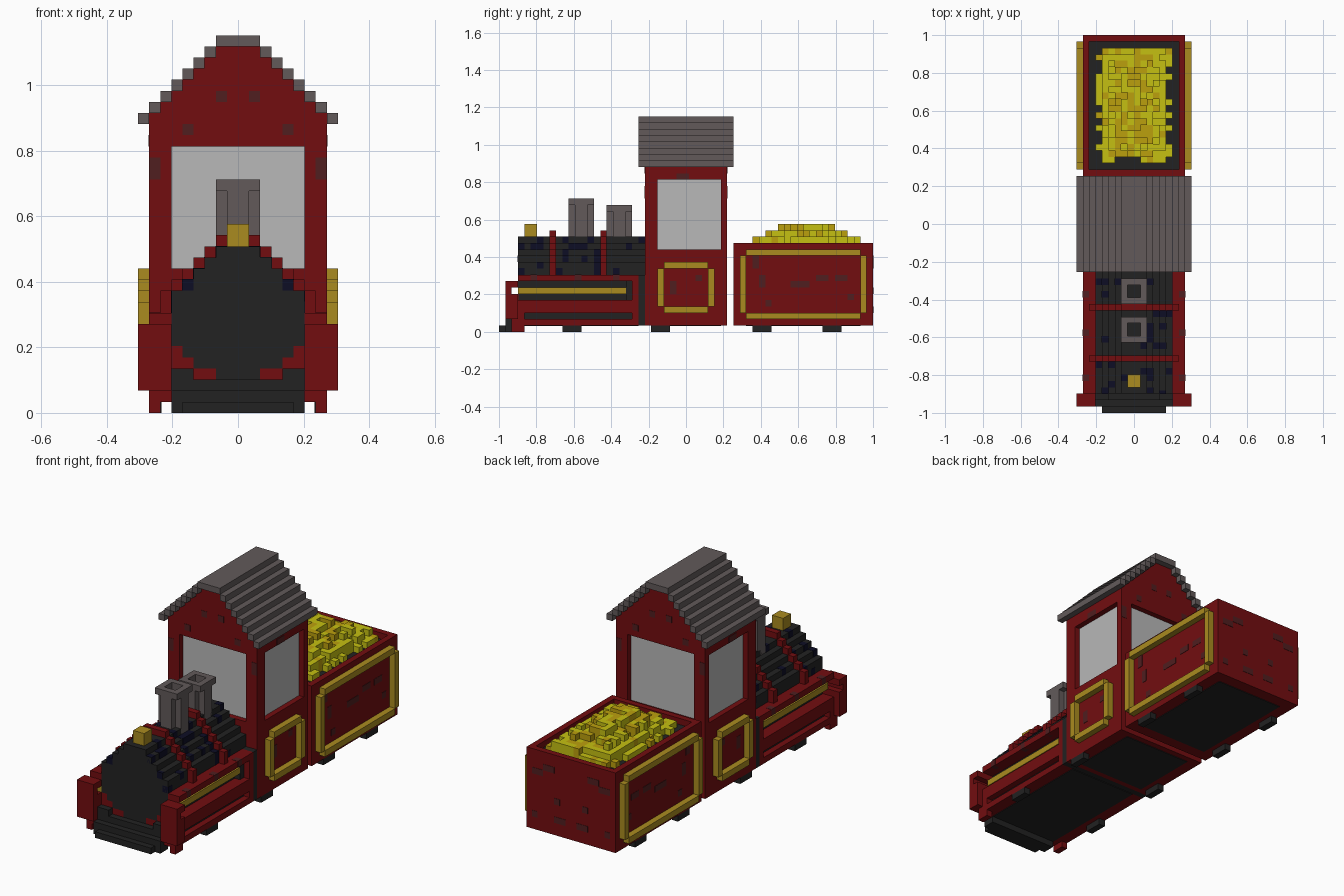
import bpy, bmesh, random

random.seed(4)
U = 2 / 59  # one block

cube = bpy.data.objects.get("Cube")
if cube:
    bpy.data.objects.remove(cube, do_unlink=True)


def material(name, r, g, b):
    m = bpy.data.materials.new(name)
    m.use_nodes = True
    m.diffuse_color = (r, g, b, 1)
    m.node_tree.nodes["Principled BSDF"].inputs["Base Color"].default_value = (r, g, b, 1)
    return m


RED = material("dark red", 0.17, 0.004, 0.005)
WORN = material("worn red", 0.08, 0.013, 0.014)
BLACK = material("soot black", 0.016, 0.016, 0.016)
NAVY = material("navy", 0.004, 0.004, 0.018)
GREY = material("warm grey", 0.122, 0.102, 0.102)
GLASS = material("pale glass", 0.48, 0.48, 0.48)
GOLD = material("old gold", 0.40, 0.26, 0.014)
YELLOW = material("bright yellow", 0.56, 0.53, 0.006)
AMBER = material("amber", 0.50, 0.35, 0.004)


def build(name, boxes, *mats, mirror=False):
    """Boxes in block units: x0, x1, y0, y1, z0, z1 and an optional material index."""
    bm = bmesh.new()
    for b in boxes:
        spans = [b[:2], (-b[1], -b[0])] if mirror else [b[:2]]
        for x0, x1 in spans:
            verts = bmesh.ops.create_cube(bm, size=1)["verts"]
            for v in verts:
                v.co.x = U * (x1 if v.co.x > 0 else x0)
                v.co.y = U * (b[3] if v.co.y > 0 else b[2]) - 1
                v.co.z = U * (b[5] if v.co.z > 0 else b[4])
            for f in {f for v in verts for f in v.link_faces}:
                f.material_index = b[6] if len(b) > 6 else 0
    mesh = bpy.data.meshes.new(name)
    bm.to_mesh(mesh)
    bm.free()
    for m in mats:
        mesh.materials.append(m)
    ob = bpy.data.objects.new(name, mesh)
    bpy.context.collection.objects.link(ob)
    return ob


def side_frame(y0, y1, z0, z1):
    """Raised side border with open corners."""
    return [(8, 9, y0 + 1, y1 - 1, z0, z0 + 1), (8, 9, y0 + 1, y1 - 1, z1 - 1, z1),
            (8, 9, y0, y0 + 1, z0 + 1, z1 - 1), (8, 9, y1 - 1, y1, z0 + 1, z1 - 1)]


# Boiler: stepped round section, half width for each layer
def boiler_half(z):
    return {3: 2, 4: 4, 5: 5}.get(z, min(6, 16 - z))


build("boiler", [(-boiler_half(z), boiler_half(z), 3, 23, z, z + 1) for z in range(3, 15)], BLACK)
bands = []
for y in (8, 16):
    for z in range(9, 16):
        w = min(7, 17 - z)
        bands.append((-w, w, y, y + 1, z, z + 1))
build("boiler_bands", bands, RED)

# Soot patches on the boiler steps
patches = []
for z in range(9, 15):
    w = boiler_half(z)
    for y in range(3, 23):
        for s in (-1, 1):
            if random.random() < 0.13 and y not in (8, 16):
                a, b = sorted((s * (w - 1), s * (w + 0.04)))
                patches.append((a, b, y, y + 1, z, z + 1.04))
build("boiler_patches", patches, NAVY)
build("front_patches", [(4, 5, 2.96, 3.5, 11, 12.04)], NAVY, mirror=True)

# Chimneys: hollow collar above a stem with notched corners
for name, y, top in (("front_chimney", 11, 21), ("rear_chimney", 17, 20)):
    parts = [(-2, 2, y, y + 1, top - 1, top), (-2, 2, y + 3, y + 4, top - 1, top),
             (-2, -1, y + 1, y + 3, top - 1, top), (1, 2, y + 1, y + 3, top - 1, top),
             (-1, 1, y, y + 1, 14, top - 1), (-1, 1, y + 3, y + 4, 14, top - 1),
             (-2, -1, y + 1, y + 3, 14, top - 1), (1, 2, y + 1, y + 3, 14, top - 1)]
    build(name, parts, GREY)
build("lamp", [(-1, 1, 4, 6, 15, 17)], GOLD)

# Engine base and side skirts
build("engine_base", [(-6, 6, 3, 22, 1, 3)], RED)
build("boiler_saddle", [(boiler_half(z), 6, 3, 22, z, z + 1) for z in (3, 4, 5)], RED, mirror=True)
build("side_skirts", [(6, 8, 3, 22, 8, 9), (6, 8, 3, 22, 3, 5), (6, 8, 3, 22, 1, 2),
                      (6, 8, 21, 22, 1, 9), (6, 8, 3, 4, 1, 5)], RED, mirror=True)
build("skirt_recess", [(5, 6.05, 3.05, 21, 5, 8), (6, 7, 4, 21, 2, 3), (6, 7, 20, 21, 5, 8)],
      BLACK, mirror=True)
build("side_rails", [(6, 7, 3, 20, 6, 7)], GOLD, mirror=True)
build("front_flanges", [(6, 9, 1, 3, 2, 6), (6, 9, 1, 3, 7, 8), (6, 9, 1, 2, 6, 7),
                        (6, 8, 2, 4, 1, 2), (7, 8, 2, 4, 0, 1)], RED, mirror=True)
build("cow_catcher", [(-5, 5, 0, 1, 0, 1), (-6, 6, 1, 3, 0, 2), (-6, 6, 2, 3, 2, 3)], BLACK)
build("catcher_corners", [(4, 6, 2, 3, 3, 4)], BLACK, mirror=True)
build("cab_joint", [(-8, 8, 22, 23, 1, 9)], BLACK)

# Cab: core, window frames and stepped gable
build("cab_core", [(-7, 7, 24, 35, 1, 26)], RED)
for name, y in (("cab_front", 23), ("cab_back", 35)):
    build(name, [(-8, 8, y, y + 1, 1, 13), (-8, 8, y, y + 1, 24, 26),
                 (-8, -6, y, y + 1, 13, 24), (6, 8, y, y + 1, 13, 24)], RED)
build("cab_sides", [(7, 8, 24, 35, 1, 13), (7, 8, 24, 35, 24, 26),
                    (7, 8, 24, 25, 13, 24)], RED, mirror=True)
build("cab_gable", [(z - 34, 34 - z, 23, 36, z, z + 1) for z in range(26, 33)], RED)
build("end_windows", [(-6, 6, 23.9, 24.1, 13, 24), (-6, 6, 34.9, 35.1, 13, 24)], GLASS)
build("side_windows", [(6.9, 7.1, 25, 35, 13, 24)], GLASS, mirror=True)
build("door_frames", side_frame(25, 34, 3, 11), GOLD, mirror=True)

# Stepped roof
build("roof_ridge", [(-2, 2, 22, 37, 33, 34)], GREY)
build("roof_steps", [(k, k + 1, 22, 37, 34 - k, 35 - k) for k in range(2, 9)], GREY, mirror=True)

# Tender
build("tender_ends", [(-8, 8, 37, 38, 1, 14), (-8, 8, 58, 59, 1, 14), (-7, 7, 38, 58, 1, 2)], RED)
build("tender_sides", [(7, 8, 38, 58, 1, 14)], RED, mirror=True)
build("tender_fill", [(-7, 7, 38, 58, 2, 13)], BLACK)
build("tender_frames", side_frame(38, 58, 2, 13), GOLD, mirror=True)

# Ore heap: uneven columns, highest in the middle
heap = []
for y in range(39, 57):
    for x in range(-6, 6):
        dx, dy = abs(x + 0.5) / 6, abs(y - 48) / 9.5
        if (dx > 0.8 or dy > 0.88) and random.random() < 0.45:
            continue
        rise = 1 + 3.2 * (1 - max(dx ** 1.5, dy ** 2)) - random.choice((0, 0, 0.6, 1.4))
        shade = int(random.random() < (0.65 if dx < 0.5 else 0.15))
        heap.append((x, x + 1, y, y + 1, 12.5, 13 + max(1, min(4, round(rise))), shade))
build("ore_heap", heap, YELLOW, AMBER)

# Wheels and underside panels
build("wheels", [(6.9, 8, y, y + 3, 0, 1) for y in (10, 24, 40, 51)], BLACK, mirror=True)
build("underside_panels", [(-6, 6, 3.1, 22, 0.9, 1.1), (-6, 6, 24, 35, 0.9, 1.1),
                           (-6, 6, 39, 57, 0.9, 1.1)], BLACK)

# Worn patches on the red walls
worn = [(x, x + 1, y0, y1, z, z + h)
        for x, z, h in ((1, 28, 1), (4, 25, 1), (7, 21, 2))
        for y0, y1 in ((22.95, 23.05), (35.95, 36.05))]
for y, z, w, h in ((41, 7, 1, 2), (46, 7, 3, 1), (50, 8, 2, 1), (42, 4, 1, 1), (53, 8, 2, 1),
                   (40, 10, 1, 2), (55, 5, 1, 1), (27, 6, 1, 2), (31, 8, 1, 1), (28, 24, 2, 1)):
    worn.append((7.95, 8.05, y, y + w, z, z + h))
for x, z, w in ((5, 10, 2), (2, 6, 1), (3, 11, 2), (6, 3, 1), (1, 3, 2)):
    worn.append((x, x + w, 58.95, 59.05, z, z + 1))
worn += [(7, 8.03, y, y + 1, 8, 9.04) for y in (5, 12, 18)]
build("worn_patches", worn, WORN, mirror=True)
